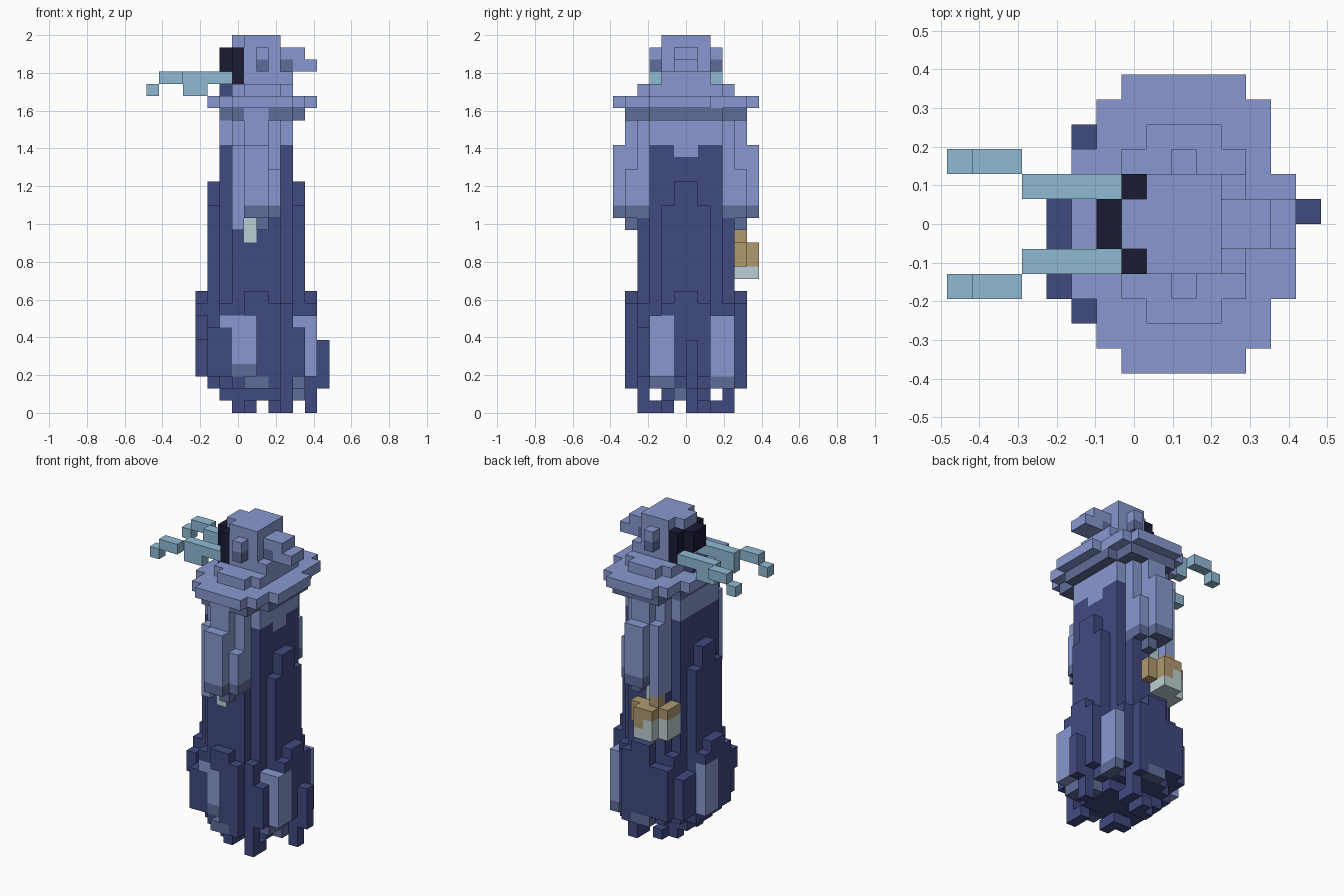
import bpy
import bmesh
from mathutils import Vector

default_cube = bpy.data.objects.get("Cube")
if default_cube:
    bpy.data.objects.remove(default_cube, do_unlink=True)

UNIT = 2 / 31                      # edge of one block
CENTRE = Vector((7.5, 6, 0))       # middle of the block grid
blocks = {}                        # cell -> (part, colour)


def linear(hexcode):
    values = [int(hexcode[i:i + 2], 16) / 255 for i in (0, 2, 4)]
    return [v / 12.92 if v < 0.04045 else ((v + 0.055) / 1.055) ** 2.4 for v in values] + [1]


def material(name, hexcode):
    mat = bpy.data.materials.new(name)
    mat.use_nodes = True
    mat.diffuse_color = linear(hexcode)
    shader = next(n for n in mat.node_tree.nodes if n.type == 'BSDF_PRINCIPLED')
    shader.inputs["Base Color"].default_value = linear(hexcode)
    shader.inputs["Roughness"].default_value = 0.9
    return mat


navy = material("navy cloth", "404A80")
lavender = material("lavender cloth", "8999D0")
slate = material("slate trim", "5F6D98")
black = material("black mask", "191B33")
teal = material("teal tusk", "90BAD4")
gold = material("tan lantern", "AF9970")
pale = material("pale skin", "BBCFD3")


def box(part, colour, x, y, z, mirror=False):
    """Fill a span of blocks, later boxes replace earlier ones."""
    for i in range(*x):
        for j in range(*y):
            for k in range(*z):
                blocks[i, j, k] = (part, colour)
                if mirror:
                    blocks[i, 11 - j, k] = (part, colour)


# Robe body
box("robe", navy, x=(6, 12), y=(3, 9), z=(2, 22))
box("robe", navy, x=(7, 11), y=(2, 10), z=(2, 16))
box("robe", navy, x=(5, 13), y=(4, 8), z=(2, 17))
box("robe", navy, x=(5, 13), y=(5, 7), z=(2, 19))
box("robe", navy, x=(6, 12), y=(4, 8), z=(1, 2))

# Flared skirt with hanging folds
box("skirt", navy, x=(5, 13), y=(2, 10), z=(3, 7))
box("skirt", navy, x=(6, 12), y=(2, 10), z=(3, 9))
box("skirt", navy, x=(4, 14), y=(4, 8), z=(3, 9))
box("skirt", navy, x=(4, 14), y=(5, 7), z=(3, 10))
box("skirt", navy, x=(4, 5), y=(3, 4), z=(6, 8))
box("skirt", navy, x=(9, 11), y=(1, 2), z=(3, 9), mirror=True)
box("skirt", navy, x=(8, 10), y=(1, 2), z=(8, 10), mirror=True)
box("skirt", navy, x=(6, 9), y=(10, 11), z=(3, 8))
box("skirt", navy, x=(10, 11), y=(1, 2), z=(2, 3), mirror=True)
box("skirt", slate, x=(8, 10), y=(1, 2), z=(2, 3), mirror=True)

# Light panels set into the skirt
box("skirt_panel", lavender, x=(7, 9), y=(2, 3), z=(4, 8))
box("skirt_panel", lavender, x=(6, 7), y=(2, 3), z=(7, 8))
box("skirt_panel", slate, x=(7, 9), y=(2, 3), z=(3, 4))
box("skirt_panel", lavender, x=(4, 5), y=(6, 8), z=(3, 8))
box("skirt_panel", lavender, x=(12, 14), y=(3, 5), z=(3, 8))
box("skirt_panel", lavender, x=(12, 13), y=(8, 10), z=(3, 8))
box("skirt_panel", slate, x=(12, 13), y=(3, 5), z=(2, 3))
box("skirt_panel", slate, x=(12, 13), y=(8, 10), z=(2, 3))
box("skirt_panel", slate, x=(12, 13), y=(5, 7), z=(1, 2))

# Feet and trailing hem
box("foot", navy, x=(11, 12), y=(2, 3), z=(0, 3))
box("foot", navy, x=(11, 12), y=(3, 4), z=(0, 1))
box("foot", navy, x=(10, 11), y=(9, 10), z=(0, 3))
box("foot", navy, x=(10, 11), y=(8, 9), z=(0, 1))
box("foot", navy, x=(7, 9), y=(4, 5), z=(0, 1), mirror=True)
box("foot", navy, x=(8, 9), y=(3, 4), z=(0, 1), mirror=True)
box("train", navy, x=(13, 14), y=(6, 7), z=(0, 3))
box("train", navy, x=(14, 15), y=(6, 7), z=(2, 6))

# Shawl over the shoulders, dipping in drips
box("shawl", lavender, x=(6, 12), y=(3, 9), z=(22, 25))
box("shawl", lavender, x=(7, 11), y=(2, 10), z=(20, 25))
box("shawl", lavender, x=(11, 12), y=(5, 7), z=(21, 22))

# Arms and sleeves
box("arm", lavender, x=(8, 10), y=(1, 3), z=(17, 24), mirror=True)
box("arm", lavender, x=(7, 8), y=(1, 3), z=(15, 22), mirror=True)
box("sleeve", lavender, x=(8, 10), y=(0, 3), z=(17, 22), mirror=True)
box("sleeve", lavender, x=(10, 11), y=(1, 3), z=(17, 20), mirror=True)
box("sleeve", slate, x=(8, 10), y=(0, 3), z=(16, 17), mirror=True)
box("sleeve", slate, x=(10, 11), y=(1, 3), z=(16, 17), mirror=True)
box("sleeve", slate, x=(9, 10), y=(1, 2), z=(15, 16), mirror=True)
box("hand", pale, x=(8, 9), y=(2, 3), z=(14, 16), mirror=True)

# Lantern held in the left hand
box("lantern", gold, x=(6, 10), y=(10, 11), z=(12, 14))
box("lantern", gold, x=(7, 9), y=(11, 12), z=(12, 14))
box("lantern", gold, x=(6, 7), y=(9, 10), z=(12, 14))
box("lantern", gold, x=(7, 8), y=(10, 11), z=(14, 15))
box("lantern_glass", pale, x=(7, 9), y=(10, 12), z=(11, 12))
box("lantern_glass", pale, x=(6, 8), y=(10, 11), z=(11, 13))
box("lantern_glass", pale, x=(6, 7), y=(9, 10), z=(11, 13))
box("lantern_glass", pale, x=(7, 8), y=(11, 12), z=(12, 13))

# Wide stepped collar
box("collar_underside", slate, x=(7, 12), y=(1, 11), z=(24, 25))
box("collar_underside", slate, x=(6, 13), y=(3, 9), z=(24, 25))
box("arm", lavender, x=(8, 10), y=(1, 2), z=(24, 25))
box("collar", lavender, x=(7, 12), y=(0, 12), z=(25, 26))
box("collar", lavender, x=(6, 13), y=(1, 11), z=(25, 26))
box("collar", lavender, x=(5, 13), y=(3, 9), z=(25, 26))
box("collar", lavender, x=(13, 14), y=(3, 8), z=(25, 26))
box("collar", lavender, x=(8, 11), y=(2, 10), z=(26, 27))
box("collar", lavender, x=(7, 12), y=(3, 9), z=(26, 27))

# Hooded head with side knobs and a bun behind
box("hood", lavender, x=(7, 12), y=(4, 8), z=(27, 28))
box("hood", lavender, x=(8, 11), y=(4, 8), z=(28, 31))
box("hood", lavender, x=(7, 8), y=(5, 7), z=(28, 31))
box("knob", lavender, x=(9, 10), y=(3, 4), z=(29, 30), mirror=True)
box("knob", slate, x=(9, 10), y=(3, 4), z=(28, 29), mirror=True)
box("bun", lavender, x=(11, 13), y=(5, 7), z=(28, 30))
box("bun", lavender, x=(13, 14), y=(5, 7), z=(28, 29))
box("bun", slate, x=(11, 12), y=(5, 7), z=(28, 29))

# Dark face, mouth and chin
box("mask", black, x=(7, 8), y=(4, 8), z=(27, 30))
box("mask", black, x=(6, 7), y=(5, 7), z=(28, 30))
box("mouth", pale, x=(7, 8), y=(5, 7), z=(27, 28))
box("chin", navy, x=(6, 7), y=(5, 7), z=(26, 27))

# Pair of bent tusks
box("tusk", teal, x=(3, 7), y=(4, 5), z=(27, 28), mirror=True)
box("tusk", teal, x=(3, 5), y=(4, 5), z=(26, 27), mirror=True)
box("tusk", teal, x=(1, 3), y=(3, 4), z=(27, 28), mirror=True)
box("tusk", teal, x=(0, 1), y=(3, 4), z=(26, 27), mirror=True)


def build(part):
    """Make one object from the part's exposed block faces."""
    mesh = bpy.data.meshes.new(part)
    bm = bmesh.new()
    slots = []
    for cell, (owner, colour) in blocks.items():
        if owner != part:
            continue
        if colour not in slots:
            slots.append(colour)
            mesh.materials.append(colour)
        middle = Vector(cell) + Vector((0.5, 0.5, 0.5)) - CENTRE
        for axis in range(3):
            for side in (-1, 1):
                normal = Vector((0, 0, 0))
                normal[axis] = side
                if tuple(int(c + n) for c, n in zip(cell, normal)) in blocks:
                    continue
                u, v = Vector((0, 0, 0)), Vector((0, 0, 0))
                u[(axis + 1) % 3] = 0.5
                v[(axis + 2) % 3] = 0.5 * side
                hub = middle + normal / 2
                corners = [hub - u - v, hub + u - v, hub + u + v, hub - u + v]
                face = bm.faces.new([bm.verts.new(c * UNIT) for c in corners])
                face.material_index = slots.index(colour)
    bmesh.ops.remove_doubles(bm, verts=bm.verts[:], dist=UNIT / 100)
    bmesh.ops.dissolve_limit(bm, angle_limit=0.01, verts=bm.verts[:],
                             edges=bm.edges[:], delimit={'MATERIAL'})
    bm.to_mesh(mesh)
    bm.free()
    bpy.context.collection.objects.link(bpy.data.objects.new(part, mesh))


for part_name in sorted({owner for owner, _ in blocks.values()}):
    build(part_name)
